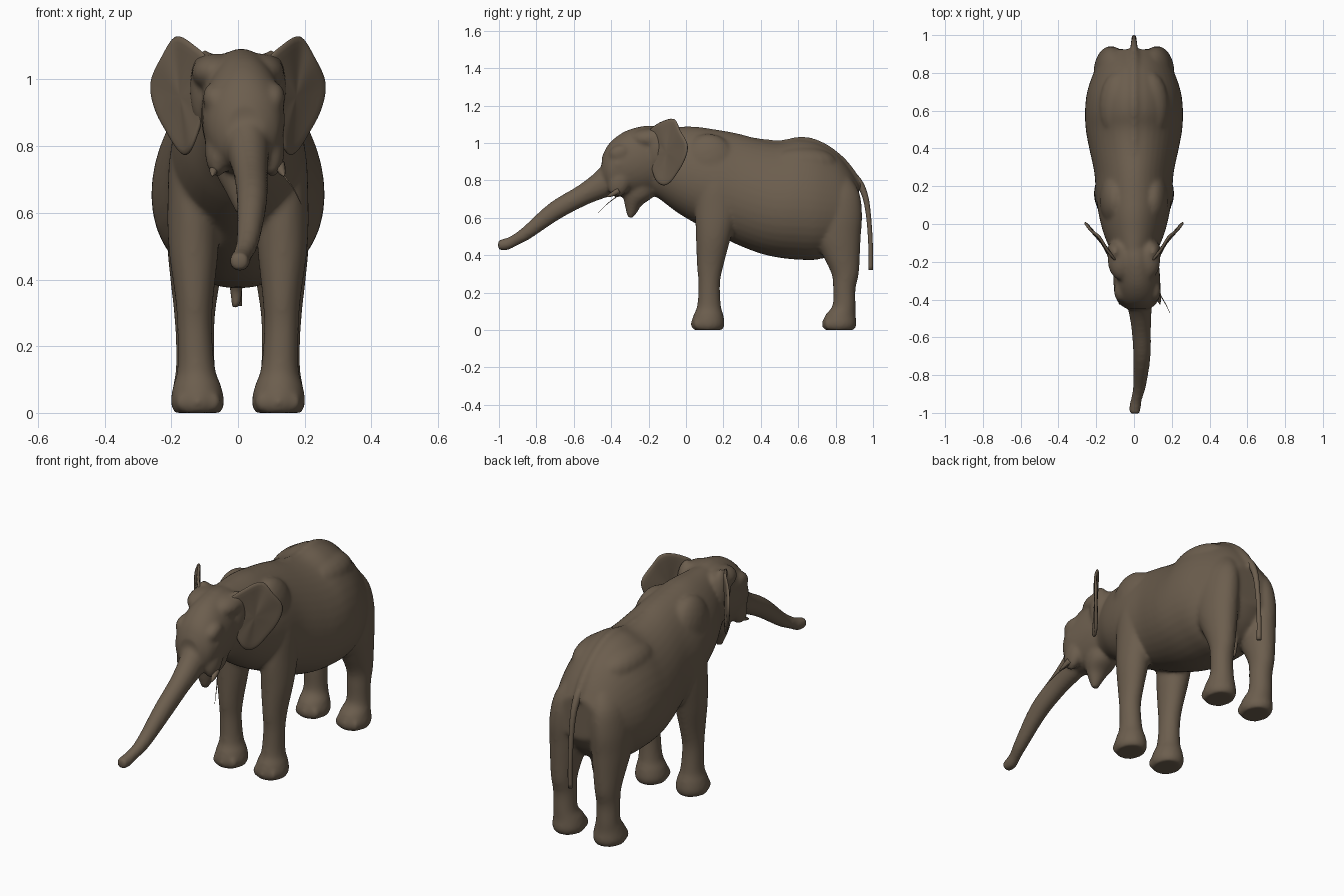
import bpy, bmesh, math
from mathutils import Vector, Matrix

cube = bpy.data.objects.get("Cube")
if cube:
    bpy.data.objects.remove(cube)

hide = bpy.data.materials.new("grey brown hide")
hide.use_nodes = True
COLOUR = (0.150, 0.112, 0.076, 1)
hide.diffuse_color = COLOUR
hide.node_tree.nodes["Principled BSDF"].inputs["Base Color"].default_value = COLOUR
hide.node_tree.nodes["Principled BSDF"].inputs["Roughness"].default_value = 0.9
X, Y, Z = Vector((1, 0, 0)), Vector((0, 1, 0)), Vector((0, 0, 1))


def finish(name, bm):
    bmesh.ops.recalc_face_normals(bm, faces=bm.faces)
    mesh = bpy.data.meshes.new(name)
    bm.to_mesh(mesh)
    bm.free()
    mesh.materials.append(hide)
    mesh.shade_smooth()
    ob = bpy.data.objects.new(name, mesh)
    bpy.context.collection.objects.link(ob)
    return ob


def spline(rows, steps=4):
    """Catmull-Rom resampling of a list of station rows."""
    out = []
    for i in range(len(rows) - 1):
        p0, p1, p2, p3 = (rows[min(max(k, 0), len(rows) - 1)] for k in range(i - 1, i + 3))
        for s in range(steps):
            t = s / steps
            out.append([b + 0.5 * t * (c - a + t * (2*a - 5*b + 4*c - d + t * (3*(b - c) + d - a)))
                        for a, b, c, d in zip(p0, p1, p2, p3)])
    return out + [list(rows[-1])]


def loft(bm, stations, egg=0.0, sides=28):
    """Skin (centre, u, v) ellipses; egg narrows the +v side."""
    rings = []
    for c, u, v in stations:
        angles = [2 * math.pi * k / sides for k in range(sides)]
        rings.append([bm.verts.new(c + u * math.cos(a) * (1 - egg * math.sin(a)) + v * math.sin(a))
                      for a in angles])
    for a, b in zip(rings, rings[1:]):
        for k in range(sides):
            n = (k + 1) % sides
            bm.faces.new((a[k], a[n], b[n], b[k]))
    bm.faces.new(rings[0])
    bm.faces.new(rings[-1])


def barrel(bm, rows, egg=0.0):
    """Rows of y, bottom, top, half width, x centre."""
    loft(bm, [(Vector((x, y, (lo + hi) / 2)), X * w, Z * (hi - lo) / 2)
              for y, lo, hi, w, x in spline(rows)], egg, 40)


def column(bm, rows, side=1):
    """Rows of z, y front, y back, x inner, x outer."""
    loft(bm, [(Vector((side * (a + b) / 2, (f + k) / 2, z)), X * (b - a) / 2, Y * (k - f) / 2)
              for z, f, k, a, b in spline(rows)])


def tube(bm, rows, sides=20):
    """Rows of x, y, z, half width, half depth, following the path."""
    rows = spline(rows)
    pts = [Vector(r[:3]) for r in rows]
    stations = []
    for i, r in enumerate(rows):
        t = (pts[min(i + 1, len(pts) - 1)] - pts[max(i - 1, 0)]).normalized()
        v = t.cross(X).normalized()
        stations.append((pts[i], v.cross(t) * r[3], v * r[4]))
    loft(bm, stations, 0, sides)


def lump(bm, centre, size, tilt=0.0):
    m = Matrix.Translation(centre) @ Matrix.Rotation(tilt, 4, 'X') @ Matrix.Diagonal((*size, 1))
    bmesh.ops.create_uvsphere(bm, u_segments=20, v_segments=12, radius=1, matrix=m)


# Torso, neck and head
bm = bmesh.new()
barrel(bm, [(-.24, .75, 1.07, .09, 0), (-.15, .705, 1.085, .12, 0), (-.05, .63, 1.087, .16, 0),
            (.05, .57, 1.087, .185, 0), (.15, .52, 1.073, .2, 0), (.27, .458, 1.052, .208, 0),
            (.4, .408, 1.018, .235, 0), (.5, .386, 1.005, .253, 0), (.6, .376, 1.022, .257, 0),
            (.7, .376, 1.005, .246, 0), (.8, .41, .948, .212, 0), (.87, .47, .87, .175, 0),
            (.925, .56, .78, .125, 0)], 0.14)
barrel(bm, [(-.1, .76, 1.08, .105, 0), (-.2, .73, 1.093, .12, .01), (-.3, .712, 1.073, .124, .015),
            (-.37, .717, 1.035, .12, .018), (-.42, .735, .985, .1, .02),
            (-.45, .775, .925, .06, .022)], 0.04)

# Spine ridge running into the tail
tube(bm, [(0, .35, 1.0, .03, .03), (0, .5, .985, .03, .03), (0, .62, 1.003, .03, .032),
          (0, .72, .975, .03, .032), (0, .81, .912, .03, .032), (0, .88, .835, .028, .03),
          (0, .93, .76, .022, .024)])

# Lower jaw
column(bm, [(.598, -.31, -.283, -.007, .027), (.63, -.32, -.26, -.022, .042),
            (.67, -.328, -.233, -.042, .062), (.72, -.337, -.168, -.067, .087),
            (.8, -.34, -.15, -.08, .1)])

# Trunk with flared tip
tube(bm, [(.02, -.33, .87, .08, .1), (.03, -.43, .79, .065, .078), (.038, -.55, .722, .052, .057),
          (.042, -.7, .637, .046, .051), (.03, -.85, .52, .035, .037), (.015, -.92, .477, .029, .031),
          (.006, -.965, .457, .031, .033), (.003, -1.005, .455, .029, .026)])

# Legs, muscles, toes and face lumps, mirrored
FORE = [(0, .04, .195, .052, .19), (.03, .028, .207, .041, .202), (.08, .04, .2, .05, .195),
        (.13, .06, .187, .068, .182), (.25, .066, .182, .078, .182), (.35, .058, .202, .073, .189),
        (.5, .053, .242, .058, .209), (.65, .05, .28, .06, .211), (.8, .07, .26, .08, .2),
        (.93, .11, .23, .09, .15)]
HIND = [(0, .74, .9, .052, .19), (.03, .728, .912, .041, .202), (.08, .745, .907, .05, .195),
        (.13, .783, .907, .068, .187), (.22, .786, .907, .071, .187), (.3, .778, .924, .068, .192),
        (.4, .73, .93, .053, .203), (.5, .68, .935, .038, .212), (.62, .65, .942, .03, .212),
        (.74, .66, .925, .025, .188), (.84, .7, .86, .03, .13)]
for s in (-1, 1):
    column(bm, FORE, s)
    column(bm, HIND, s)
    for front in (.055, .755):
        for turn in (-.9, 0, .9):
            lump(bm, (s * .12 + .06 * math.sin(turn), front + .03 - .04 * math.cos(turn), .032),
                 (.022, .02, .03))
    lump(bm, (s * .098, .13, .88), (.085, .15, .17), .25)          # shoulder blade
    lump(bm, (s * .08, .62, .89), (.105, .19, .09))                # hip bone
    lump(bm, (.018 + s * .09, -.355, .945), (.034, .06, .045), .3)  # brow
    lump(bm, (.018 + s * .11, -.36, .885), (.016, .024, .018))     # eye
    lump(bm, (.02 + s * .082, -.355, .79), (.038, .058, .085), -.35)  # tusk sheath
    lump(bm, (s * .065, -.19, 1.02), (.075, .11, .058))            # crown
    lump(bm, (s * .1, -.15, .97), (.045, .06, .12))                # ear root

# Belly sheath
column(bm, [(.315, .765, .79, -.02, .008), (.35, .76, .8, -.024, .012), (.42, .74, .81, -.03, .02)])

body = finish("body", bm)
remesh = body.modifiers.new("Fuse", 'REMESH')
remesh.mode = 'VOXEL'
remesh.voxel_size = 0.009
remesh.use_smooth_shade = True
smooth = body.modifiers.new("Soften", 'SMOOTH')
smooth.factor = 0.5
smooth.iterations = 12

# Tail
bm = bmesh.new()
tube(bm, [(0, .86, .85, .022, .022), (0, .92, .795, .02, .02), (0, .958, .715, .016, .016),
          (0, .977, .6, .013, .013), (0, .987, .45, .012, .012), (0, .987, .32, .012, .012)], 12)
finish("tail", bm)

# Ears: outline as y, z and a sideways bend, flaring outward toward the back
EAR = [(-.2, 1.07, -.02), (-.145, 1.11, -.01), (-.06, 1.135, -.022), (-.035, 1.07, 0),
       (.014, .99, .002), (-.01, .9, 0), (-.045, .84, -.008), (-.085, .785, -.012),
       (-.125, .77, -.01), (-.165, .8, 0), (-.185, .87, -.01), (-.205, .95, -.01)]
for s, name in ((1, "left_ear"), (-1, "right_ear")):
    bm = bmesh.new()
    outline = spline(EAR + EAR[:1], 2)[:-1]
    rings = []
    for k in (1, .8, .5, .2):
        ring = []
        for y, z, bend in outline:
            y, z = -.1 + (y + .1) * k, .95 + (z - .95) * k
            x = .105 + .72 * (y + .19) + bend * k + .012 * k * k
            ring.append(bm.verts.new((s * x, y, z)))
        rings.append(ring)
    count = len(outline)
    for a, b in zip(rings, rings[1:]):
        for i in range(count):
            j = (i + 1) % count
            bm.faces.new((a[i], a[j], b[j], b[i]))
    bm.faces.new(rings[-1])
    ear = finish(name, bm)
    thick = ear.modifiers.new("Thickness", 'SOLIDIFY')
    thick.thickness = 0.016
    thick.offset = 0
    ear.modifiers.new("Round", 'SUBSURF').levels = 1

# Short tusk stubs
for x, name in ((.125, "left_tusk"), (-.07, "right_tusk")):
    bm = bmesh.new()
    tube(bm, [(x, -.36, .745, .016, .016), (x * 1.05, -.395, .725, .012, .012),
              (x * 1.1, -.425, .712, .003, .003)], 10)
    finish(name, bm)

# Thin twig held at the mouth
bm = bmesh.new()
tube(bm, [(.13, -.36, .72, .003, .003), (.165, -.42, .675, .002, .002),
          (.19, -.47, .625, .001, .001)], 6)
finish("twig", bm)
